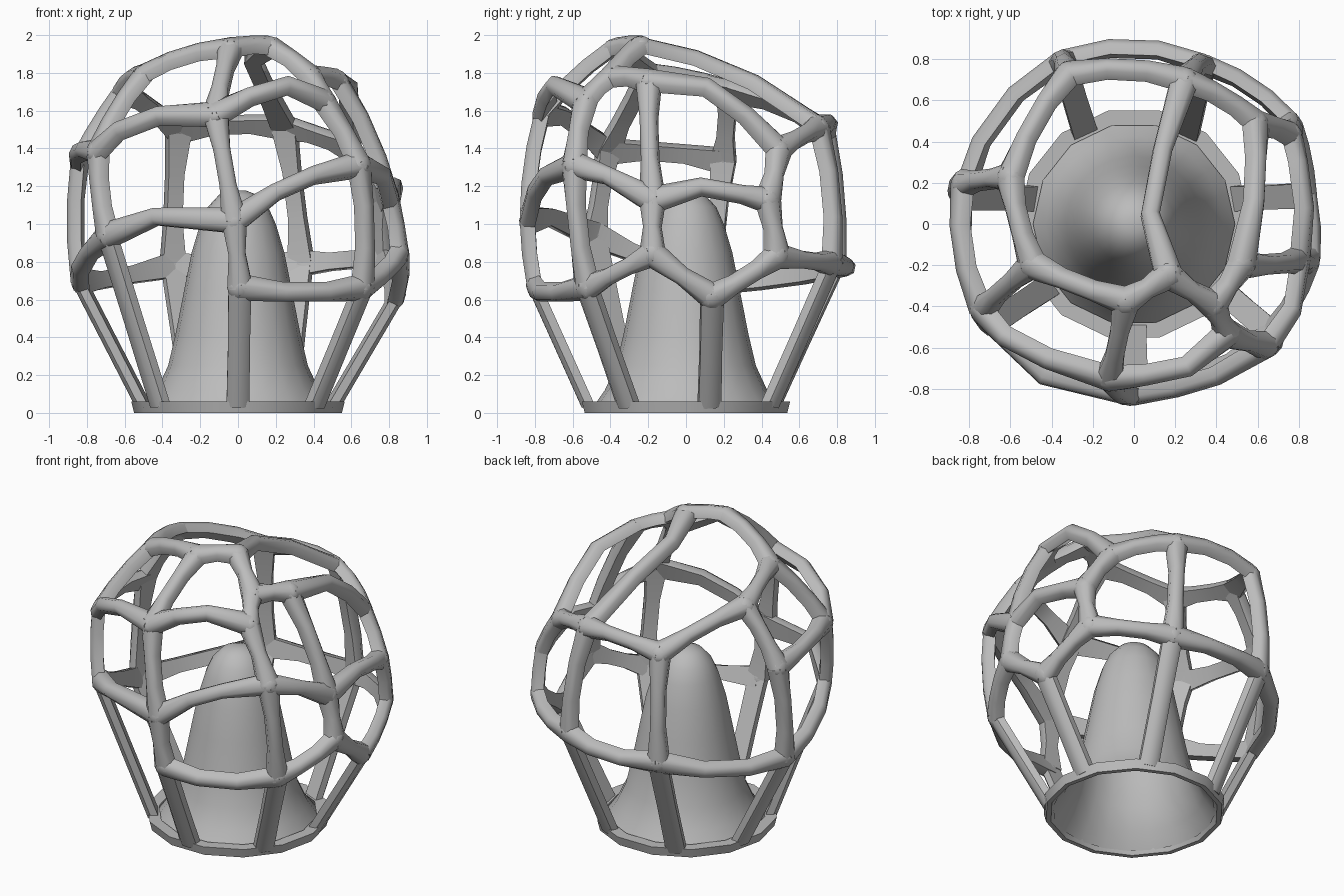
import bpy, bmesh, math
from mathutils import Vector

if "Cube" in bpy.data.objects:
    bpy.data.objects.remove(bpy.data.objects["Cube"])

GREY = (0.5, 0.5, 0.5, 1)
mat = bpy.data.materials.new("plain grey")
mat.use_nodes = True
mat.diffuse_color = GREY
mat.node_tree.nodes["Principled BSDF"].inputs["Base Color"].default_value = GREY

CENTRE = Vector((0, 0, 0.95))

# Junctions of the cage
N = {k: Vector(v) for k, v in dict(
    front_low=(0.01, -0.8, 0.66), front_mid=(-0.02, -0.84, 1.02),
    front_high=(-0.12, -0.76, 1.59), right_low=(0.67, -0.53, 0.66),
    right_mid=(0.65, -0.6, 1.32), right_high=(0.46, -0.54, 1.66),
    crown_a=(0.17, -0.25, 1.95), crown_b=(-0.04, -0.38, 1.94),
    crown_c=(0.39, -0.4, 1.79), crown_d=(0.53, -0.2, 1.77),
    side_low=(0.86, -0.18, 0.84), side_mid=(0.81, -0.18, 1.13),
    side_foot=(0.84, 0.14, 0.61), rear_low=(0.77, 0.49, 0.83),
    rear_mid=(0.77, 0.44, 1.13), rear_high=(0.6, 0.5, 1.4),
    back_high=(0.25, 0.71, 1.52), back_low=(0.34, 0.78, 0.79),
    far_high=(-0.32, 0.74, 1.5), far_low=(-0.35, 0.8, 0.78),
    left_low=(-0.84, 0.13, 0.69), left_mid=(-0.84, 0.2, 1.34),
    left_high=(-0.61, 0.23, 1.71), left_crown=(-0.5, -0.2, 1.8),
    edge_low=(-0.7, -0.49, 0.94), edge_mid=(-0.75, -0.42, 1.39),
).items()}

# Chains of bars from junction to junction
CHAINS = [
    "rear_high back_high far_high left_high left_crown crown_b",
    "front_low right_low right_mid right_high crown_c crown_a crown_b",
    "crown_b front_high front_mid front_low",
    "right_low side_low side_foot rear_low back_low far_low left_low edge_low",
    "side_low side_mid crown_d crown_c",
    "rear_low rear_mid rear_high",
    "back_high back_low",
    "far_high far_low",
    "left_high left_mid left_low",
    "left_mid edge_mid left_crown",
    "edge_low edge_mid",
]

# Bars that bend away from the shortest route
BENT = [("crown_a", [(0.08, 0.05, 1.88), (0.14, 0.36, 1.75)], "back_high"),
        ("front_high", [(0.06, -0.74, 1.68), (0.26, -0.7, 1.74)], "right_high"),
        ("front_mid", [(0.2, -0.8, 1.17), (0.4, -0.74, 1.26)], "right_mid"),
        ("right_mid", [(0.77, -0.42, 1.26)], "side_mid"),
        ("side_mid", [(0.83, 0.08, 1.2), (0.8, 0.3, 1.16)], "rear_mid"),
        ("crown_d", [(0.59, 0.11, 1.73), (0.6, 0.32, 1.58)], "rear_high"),
        ("front_mid", [(-0.44, -0.74, 1.04)], "edge_low"),
        ("front_high", [(-0.42, -0.66, 1.58), (-0.63, -0.55, 1.5)], "edge_mid")]

# Legs: junction and foot angle in degrees
LEGS = [("front_low", -90), ("right_low", -37), ("side_foot", 14), ("back_low", 60),
        ("far_low", 118), ("left_low", 166), ("edge_low", 216)]


def finish(bm, name, angle):
    bmesh.ops.recalc_face_normals(bm, faces=bm.faces)
    me = bpy.data.meshes.new(name)
    bm.to_mesh(me)
    bm.free()
    me.materials.append(mat)
    ob = bpy.data.objects.new(name, me)
    bpy.context.collection.objects.link(ob)
    bpy.ops.object.select_all(action='DESELECT')
    ob.select_set(True)
    bpy.context.view_layer.objects.active = ob
    bpy.ops.object.shade_smooth_by_angle(angle=math.radians(angle))


def arc(a, b):
    """Points from a to b along the rounded cage; upright bars bulge less."""
    va, vb = a - CENTRE, b - CENTRE
    span = b - a
    bulge = 1 - 0.6 * abs(span.z) / span.length
    steps = 3 if span.length > 0.4 else 2
    pts = []
    for i in range(steps + 1):
        t = i / steps
        d = va.normalized().slerp(vb.normalized(), t)
        curved = CENTRE + d * (va.length * (1 - t) + vb.length * t)
        pts.append(a.lerp(b, t).lerp(curved, bulge))
    return pts


def bar(bm, pts, w=0.045, t=0.04, flare=1.5):
    """Sweep a domed bar section along a path, its flat side facing inward."""
    section = [(1, -1), (1, 0.3), (0.5, 1), (-0.5, 1), (-1, 0.3), (-1, -1)]
    rings = []
    last = len(pts) - 1
    for i, p in enumerate(pts):
        tan = (pts[min(i + 1, last)] - pts[max(i - 1, 0)]).normalized()
        out = p - CENTRE
        out = (out - tan * out.dot(tan)).normalized()
        side = tan.cross(out)
        k = flare if i in (0, last) else 1
        rings.append([bm.verts.new(p + side * (u * w * k) + out * (v * t))
                      for u, v in section])
    for r, s in zip(rings, rings[1:]):
        for j in range(6):
            bm.faces.new((r[j - 1], r[j], s[j], s[j - 1]))
    bm.faces.new(rings[0])
    bm.faces.new(rings[-1])


def lathe(name, profile, sides, closed, angle):
    """Turn a profile of (radius, height) around the upright axis."""
    bm = bmesh.new()
    rings = []
    for r, z in profile:
        rings.append([bm.verts.new((r * math.cos(math.tau * i / sides),
                                    r * math.sin(math.tau * i / sides), z))
                      for i in range(sides)])
    pairs = list(zip(rings, rings[1:]))
    if closed:
        pairs.append((rings[-1], rings[0]))
    for a, b in pairs:
        for i in range(sides):
            bm.faces.new((a[i - 1], a[i], b[i], b[i - 1]))
    if not closed:
        bm.faces.new(rings[-1])
    finish(bm, name, angle)


# Cage bars
bm = bmesh.new()
for chain in CHAINS:
    points = [N[k] for k in chain.split()]
    for a, b in zip(points, points[1:]):
        bar(bm, arc(a, b))
for a, mids, b in BENT:
    bar(bm, [N[a]] + [Vector(m) for m in mids] + [N[b]])
finish(bm, "cage_bars", 60)

# Rounded joints
bm = bmesh.new()
for p in N.values():
    ball = bmesh.ops.create_icosphere(bm, subdivisions=2, radius=0.068)["verts"]
    out = (p - CENTRE).normalized()
    for v in ball:
        v.co -= out * (v.co.dot(out) * 0.36)
        v.co += p
finish(bm, "cage_joints", 60)

# Flat straight legs
bm = bmesh.new()
for key, deg in LEGS:
    a = math.radians(deg)
    foot = Vector((0.52 * math.cos(a), 0.52 * math.sin(a), 0.04))
    bar(bm, [foot, foot.lerp(N[key], 0.5), N[key]], 0.058, 0.034, 1.05)
finish(bm, "legs", 40)

# Base ring
lathe("base_ring", [(0.55, 0), (0.565, 0.06), (0.49, 0.06), (0.52, 0)], 14, True, 30)

# Hollow bell-shaped core
lathe("core", [(0.5, 0.02), (0.43, 0.12), (0.37, 0.25), (0.33, 0.42), (0.285, 0.65),
               (0.245, 0.85), (0.2, 1.0), (0.16, 1.09), (0.1, 1.155), (0.04, 1.178)],
      20, False, 60)
